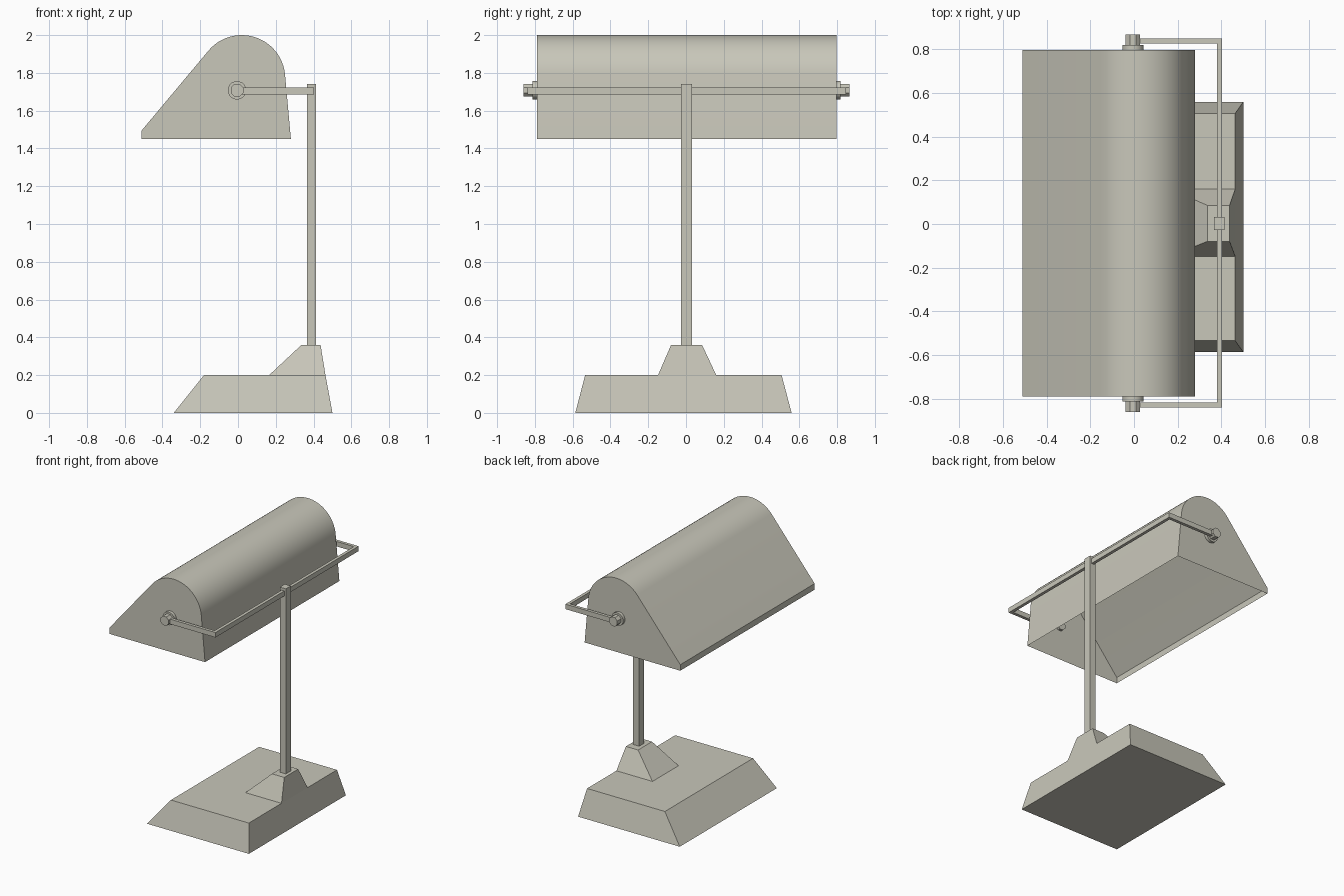
import bpy, bmesh, math
from mathutils import Matrix, Vector

cube = bpy.data.objects.get("Cube")
if cube:
    bpy.data.objects.remove(cube, do_unlink=True)

COLOUR = (0.58, 0.57, 0.49, 1.0)
mat = bpy.data.materials.new("warm_grey_metal")
mat.use_nodes = True
mat.diffuse_color = COLOUR
mat.node_tree.nodes["Principled BSDF"].inputs["Base Color"].default_value = COLOUR


def finish(name, bm, smooth_angle=None):
    bmesh.ops.recalc_face_normals(bm, faces=bm.faces)
    mesh = bpy.data.meshes.new(name)
    if smooth_angle:
        for f in bm.faces:
            f.smooth = True
    bm.to_mesh(mesh)
    bm.free()
    if smooth_angle:
        mesh.set_sharp_from_angle(angle=math.radians(smooth_angle))
    mesh.materials.append(mat)
    obj = bpy.data.objects.new(name, mesh)
    bpy.context.collection.objects.link(obj)
    return obj


def loft(name, loops, skip=None, smooth_angle=None):
    """Join two matching loops with side faces and cap both ends."""
    bm = bmesh.new()
    a, b = [[bm.verts.new(p) for p in loop] for loop in loops]
    n = len(a)
    for i in range(n):
        j = (i + 1) % n
        if i != skip:
            bm.faces.new((a[i], a[j], b[j], b[i]))
    bm.faces.new(a)
    bm.faces.new(b)
    return finish(name, bm, smooth_angle)


def rect(x0, x1, y0, y1, z):
    return [(x0, y0, z), (x1, y0, z), (x1, y1, z), (x0, y1, z)]


def disc(name, radius, y0, y1, sides, smooth_angle=None):
    """Cylinder along y on the shade pivot."""
    bm = bmesh.new()
    m = (Matrix.Translation(Vector((-0.005, (y0 + y1) / 2, 1.708)))
         @ Matrix.Rotation(math.pi / 2, 4, 'X')
         @ Matrix.Rotation(math.pi / sides, 4, 'Z'))
    bmesh.ops.create_cone(bm, cap_ends=True, segments=sides, radius1=radius,
                          radius2=radius, depth=abs(y1 - y0), matrix=m)
    return finish(name, bm, smooth_angle)


# Tapered base, post foot and square post
loft("base", [rect(-0.34, 0.50, -0.586, 0.559, 0),
              rect(-0.18, 0.463, -0.534, 0.506, 0.2)])
loft("post_foot", [rect(0.165, 0.463, -0.148, 0.16, 0.2),
                   rect(0.336, 0.437, -0.079, 0.085, 0.36)])
loft("post", [rect(0.365, 0.414, -0.027, 0.031, 0.36),
              rect(0.365, 0.414, -0.027, 0.031, 1.742)])

# U-shaped bar holding the shade at both ends
Y0, Y1, T = -0.840, 0.848, 0.023
outline = [(0, Y0), (0.402, Y0), (0.402, Y1), (0, Y1),
           (0, Y1 - T), (0.402 - T, Y1 - T), (0.402 - T, Y0 + T), (0, Y0 + T)]
loft("support_bar", [[(x, y, z) for x, y in outline] for z in (1.686, 1.723)])

# Hollow shade, open underneath: straight flanks tangent to a round top
arc = [math.radians(5.7 + (139.5 - 5.7) * i / 24) for i in range(25)]
profile = [(-0.51, 1.45), (0.28, 1.45)]
profile += [(0.02 + 0.23 * math.cos(t), 1.77 + 0.23 * math.sin(t)) for t in arc]
profile += [(-0.51, 1.495)]
shade = loft("shade", [[(x, y, z) for x, z in profile] for y in (-0.789, 0.796)],
             skip=0, smooth_angle=30)

# Pivot washers and knobs, the knobs reaching just inside the shade
for side, s in (("front", -1), ("back", 1)):
    end = 0.0035 + s * 0.7925
    disc(side + "_washer", 0.049, end, end + s * 0.023, 16, 30)
    disc(side + "_knob", 0.036, end - s * 0.02, end + s * 0.07, 8)
